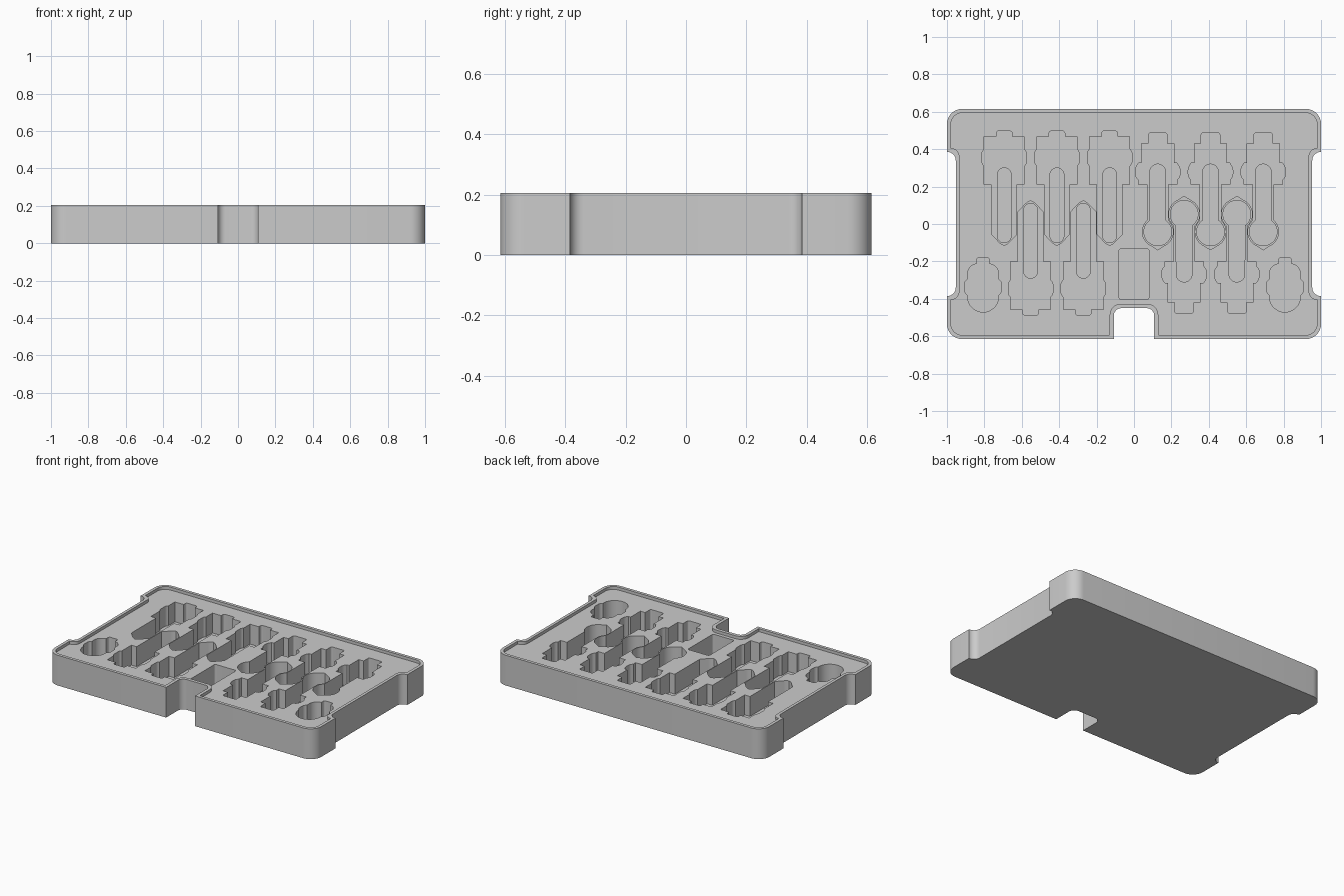
import bpy
import bmesh
import math
from mathutils import Vector

cube = bpy.data.objects.get("Cube")
if cube:
    bpy.data.objects.remove(cube, do_unlink=True)

HEIGHT, RECESS_Z, POCKET_Z, SLOT_Z, ABOVE = 0.205, 0.185, 0.05, 0.02, 0.3

grey = bpy.data.materials.new("plain grey")
grey.use_nodes = True
grey.diffuse_color = (0.6, 0.6, 0.6, 1)
grey.node_tree.nodes["Principled BSDF"].inputs["Base Color"].default_value = (0.6, 0.6, 0.6, 1)


def arc(cy, r, start, end, steps=16):
    """Arc round a point on the centre line, as sharp corners."""
    angles = [math.radians(start + (end - start) * i / steps) for i in range(steps + 1)]
    return [(r * math.cos(a), cy + r * math.sin(a), 0) for a in angles]


def outline(half):
    """Mirror a right-hand half profile of (x, y, radius) and round its corners."""
    full = half + [(-x, y, r) for x, y, r in reversed(half) if x > 1e-5]
    result = []
    for i, (x, y, r) in enumerate(full):
        p = Vector((x, y))
        if r == 0:
            result.append(p)
            continue
        u = (Vector(full[i - 1][:2]) - p).normalized()
        v = (Vector(full[(i + 1) % len(full)][:2]) - p).normalized()
        for k in range(9):
            a = math.pi / 2 * k / 8
            result.append(p + r * (u * (1 - math.sin(a)) + v * (1 - math.cos(a))))
    return result


def prism(bm, points, low, high, x=0, flip=False):
    """Extrude an outline; flip turns it end to end along y."""
    pts = [(p.x + x, 0.01 - p.y if flip else p.y) for p in points]
    face = bm.faces.new([bm.verts.new((px, py, low)) for px, py in pts])
    made = bmesh.ops.extrude_face_region(bm, geom=[face])["geom"]
    bmesh.ops.translate(bm, vec=(0, 0, high - low),
                        verts=[g for g in made if isinstance(g, bmesh.types.BMVert)])


def finish(bm, name):
    bmesh.ops.recalc_face_normals(bm, faces=bm.faces)
    mesh = bpy.data.meshes.new(name)
    bm.to_mesh(mesh)
    bm.free()
    mesh.materials.append(grey)
    obj = bpy.data.objects.new(name, mesh)
    bpy.context.collection.objects.link(obj)
    return obj


def cut(target, cutter):
    cutter.hide_render = True
    mod = target.modifiers.new("cut", "BOOLEAN")
    mod.operation, mod.solver, mod.object = "DIFFERENCE", "EXACT", cutter
    bpy.context.view_layer.objects.active = target
    bpy.ops.object.modifier_apply(modifier=mod.name)
    bpy.data.objects.remove(cutter, do_unlink=True)


# Tray block with front notch and side grips
block = outline([(0.108, -0.45, 0.04), (0.108, -0.615, 0), (1, -0.615, 0.08),
                 (1, -0.385, 0), (0.953, -0.385, 0.045), (0.953, 0.385, 0.045),
                 (1, 0.385, 0), (1, 0.615, 0.08)])
bm = bmesh.new()
prism(bm, block, 0, HEIGHT)
tray = finish(bm, "tray")

# Shallow recess that leaves a thin rim
recess = outline([(0.13, -0.427, 0.06), (0.13, -0.594, 0), (0.979, -0.594, 0.06),
                  (0.979, -0.405, 0), (0.933, -0.405, 0.045), (0.933, 0.405, 0.045),
                  (0.979, 0.405, 0), (0.979, 0.594, 0.06)])
bm = bmesh.new()
prism(bm, recess, RECESS_Z, ABOVE)
cut(tray, finish(bm, "recess_cutter"))

# Pocket outlines
straight_pocket = outline([(0.042, 0.497, 0.012), (0.042, 0.468, 0), (0.107, 0.468, 0),
                           (0.107, 0.4, 0), (0.119, 0.385, 0.01), (0.119, 0.325, 0.01),
                           (0.107, 0.31, 0), (0.107, 0.21, 0), (0.067, 0.21, 0),
                           (0.067, -0.055, 0), (0.02, -0.105, 0.012), (0, -0.114, 0)])
straight_slot = outline(arc(0.263, 0.037, 90, 0) + arc(-0.063, 0.037, 0, -90))
round_pocket = outline([(0.05, 0.487, 0.012), (0.05, 0.43, 0), (0.086, 0.43, 0),
                        (0.086, 0.325, 0), (0.103, 0.325, 0), (0.119, 0.3, 0.012),
                        (0.119, 0.255, 0.012), (0.103, 0.235, 0), (0.103, 0.21, 0),
                        (0.055, 0.21, 0)] + arc(-0.042, 0.082, 48, -65) + [(0, -0.138, 0)])
round_slot = outline(arc(0.278, 0.042, 90, 0) + arc(-0.042, 0.074, 55, -90))
oval_pocket = outline([(0.034, -0.18, 0.012), (0.034, -0.212, 0), (0.083, -0.23, 0.035),
                       (0.083, -0.295, 0), (0.099, -0.31, 0.012), (0.099, -0.365, 0.012),
                       (0.083, -0.38, 0)] + arc(-0.388, 0.083, 0, -90))
box_pocket = outline([(0.08, -0.132, 0.012), (0.08, -0.403, 0.012)])

# Interlocking rows: every other pocket is turned end to end
pockets, slots = bmesh.new(), bmesh.new()
for start, count, pocket, slot in ((-0.694, 5, straight_pocket, straight_slot),
                                   (0.127, 5, round_pocket, round_slot)):
    for i in range(count):
        x, flip = start + 0.141 * i, i % 2 == 1
        prism(pockets, pocket, POCKET_Z, ABOVE, x, flip)
        prism(slots, slot, SLOT_Z, ABOVE, x, flip)
for side in (-1, 1):
    prism(pockets, oval_pocket, POCKET_Z, ABOVE, 0.807 * side)
prism(pockets, box_pocket, POCKET_Z, ABOVE)
cut(tray, finish(pockets, "pocket_cutter"))
cut(tray, finish(slots, "slot_cutter"))

# Smooth the rounded walls, keep edges crisp
bpy.ops.object.select_all(action="DESELECT")
tray.select_set(True)
bpy.context.view_layer.objects.active = tray
bpy.ops.object.shade_smooth_by_angle(angle=math.radians(30))
